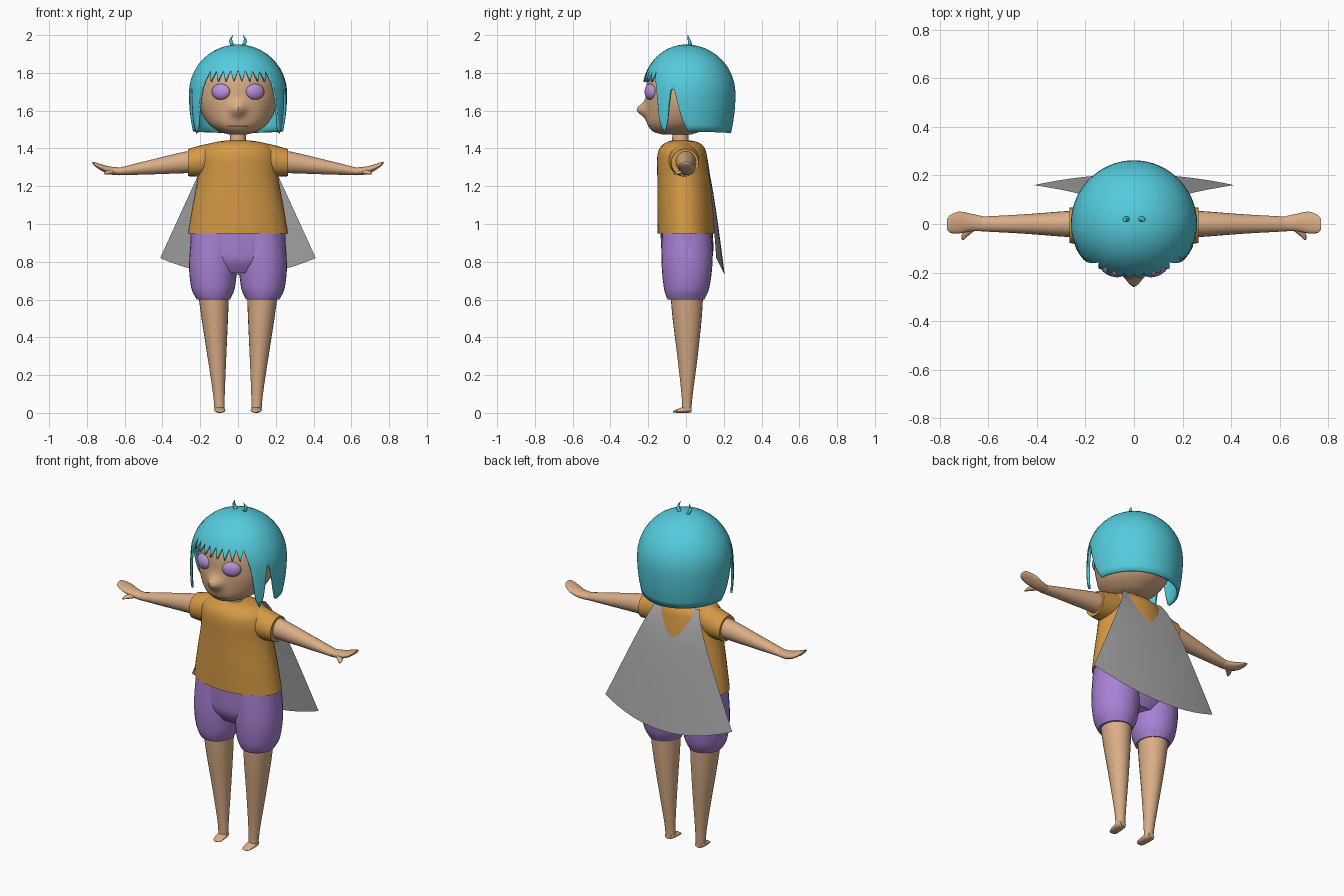
import bpy, bmesh, math
from mathutils import Matrix

cube = bpy.data.objects.get("Cube")
if cube:
    bpy.data.objects.remove(cube, do_unlink=True)


def material(name, r, g, b):
    m = bpy.data.materials.new(name)
    m.use_nodes = True
    m.diffuse_color = (r, g, b, 1)
    m.node_tree.nodes["Principled BSDF"].inputs["Base Color"].default_value = (r, g, b, 1)
    return m


SKIN = material("skin tan", 0.70, 0.42, 0.24)
HAIR = material("hair turquoise", 0.09, 0.60, 0.72)
SHIRT = material("shirt orange", 0.66, 0.32, 0.06)
SHORTS = material("shorts purple", 0.39, 0.22, 0.66)
CAPE = material("cape grey", 0.40, 0.40, 0.40)
EYE = material("eye lavender grey", 0.42, 0.33, 0.50)
IRIS = material("iris violet", 0.50, 0.28, 0.75)
MOUTH = material("mouth brown", 0.30, 0.13, 0.06)


def finish(name, bm, mats, mirror=False, angle=50):
    bmesh.ops.remove_doubles(bm, verts=bm.verts, dist=1e-5)
    bmesh.ops.recalc_face_normals(bm, faces=bm.faces)
    mesh = bpy.data.meshes.new(name)
    bm.to_mesh(mesh)
    bm.free()
    for m in mats:
        mesh.materials.append(m)
    ob = bpy.data.objects.new(name, mesh)
    bpy.context.collection.objects.link(ob)
    bpy.ops.object.select_all(action='DESELECT')
    bpy.context.view_layer.objects.active = ob
    ob.select_set(True)
    bpy.ops.object.shade_smooth_by_angle(angle=math.radians(angle))
    if mirror:
        ob.modifiers.new("mirror", 'MIRROR').use_mirror_merge = False
    return ob


def skin_rows(bm, rows, closed):
    n = len(rows[0])
    for a, b in zip(rows, rows[1:]):
        for i in range(n if closed else n - 1):
            j = (i + 1) % n
            bm.faces.new((a[i], a[j], b[j], b[i]))


def catmull(p0, p1, p2, p3, t):
    return [0.5 * (2 * b + (c - a) * t + (2 * a - 5 * b + 4 * c - d) * t * t
                   + (3 * b - a - 3 * c + d) * t ** 3) for a, b, c, d in zip(p0, p1, p2, p3)]


def loft(rings, axis='z', n=24, steps=3):
    """Elliptic rings (position, centre u, centre v, radius u, radius v) along an axis."""
    path = []
    for i in range(len(rings) - 1):
        quad = [rings[max(0, min(len(rings) - 1, i + k))] for k in (-1, 0, 1, 2)]
        path += [catmull(*quad, s / steps) for s in range(steps)]
    path.append(rings[-1])
    bm = bmesh.new()
    rows = []
    for p, cu, cv, ru, rv in path:
        row = []
        for k in range(n):
            t = math.tau * k / n
            u, v = cu + ru * math.cos(t), cv + rv * math.sin(t)
            row.append(bm.verts.new({'z': (u, v, p), 'x': (p, u, v), 'y': (u, p, v)}[axis]))
        rows.append(row)
    skin_rows(bm, rows, True)
    bm.faces.new(rows[0])
    bm.faces.new(rows[-1])
    return bm


# Head with a pointed nose and a painted mouth
bm = loft([(1.475, 0, -.05, .05, .08), (1.49, 0, -.05, .10, .125), (1.53, 0, -.033, .155, .172),
           (1.60, 0, -.011, .195, .201), (1.68, 0, -.006, .21, .206), (1.78, 0, -.005, .195, .195),
           (1.86, 0, 0, .14, .14), (1.90, 0, 0, .06, .06)], n=64, steps=6)
for v in bm.verts:
    if v.co.y < 0:
        v.co.y -= 0.05 * math.exp(-(v.co.x / .035) ** 2 - ((v.co.z - 1.605) / .035) ** 2)
for f in bm.faces:
    c = f.calc_center_median()
    f.material_index = int(c.y < 0 and abs(c.x) < .05 and abs(c.z - 1.517) < .004)
finish("head", bm, [SKIN, MOUTH])
finish("neck", loft([(1.42, 0, -.03, .045, .045), (1.51, 0, -.03, .04, .04)]), [SKIN])

# Eyes: bulging discs with the iris on the forward faces
bm = bmesh.new()
bmesh.ops.create_uvsphere(bm, u_segments=28, v_segments=16, radius=1)
bmesh.ops.rotate(bm, verts=bm.verts, matrix=Matrix.Rotation(math.pi / 2, 3, 'X'))
for f in bm.faces:
    f.material_index = int(f.calc_center_median().y < -.6)
bmesh.ops.scale(bm, verts=bm.verts, vec=(.052, .028, .043))
bmesh.ops.rotate(bm, verts=bm.verts, matrix=Matrix.Rotation(math.radians(22), 3, 'Z'))
bmesh.ops.translate(bm, verts=bm.verts, vec=(.09, -.187, 1.70))
finish("eyes", bm, [EYE, IRIS], mirror=True)

# Hair: a bob whose lower edge follows angle from the front
EDGE = [(0, 1.755), (46, 1.755), (50, 1.66), (54, 1.53), (60, 1.48), (65, 1.54), (70, 1.71),
        (74, 1.72), (84, 1.56), (92, 1.49), (180, 1.48)]


def hair_edge(phi):
    for (a, za), (b, zb) in zip(EDGE, EDGE[1:]):
        if a <= phi <= b:
            z = za + (zb - za) * (phi - a) / (b - a)
            break
    if phi < 46:
        z += .06 * abs((phi / 10 % 1) * 2 - 1)
    return z


bm = bmesh.new()
rows = []
COLS, ROWS, MID, RISE = 144, 18, 1.69, .26
for k in range(ROWS + 1):
    row = []
    for i in range(COLS):
        deg = 360 * i / COLS
        phi = min(deg, 360 - deg)
        drop = (MID - hair_edge(phi)) / RISE
        end = math.pi / 2 + drop if drop > 0 else math.acos(-drop)
        a = end * k / ROWS
        s = max(0, a - math.pi / 2)
        r = math.sin(a) if s == 0 else 1 - .14 * s * s
        z = MID + RISE * math.cos(a) if s == 0 else MID - RISE * s
        if 48 < phi < 68:
            r += .09 * s
        t = math.radians(deg)
        depth = .235 if math.cos(t) > 0 else .262
        row.append(bm.verts.new((.26 * r * math.sin(t), -depth * r * math.cos(t), z)))
    rows.append(row)
skin_rows(bm, rows, True)
hair = finish("hair", bm, [HAIR])
shell = hair.modifiers.new("thickness", 'SOLIDIFY')
shell.thickness = .012
shell.offset = -1
finish("hair_tufts", loft([(1.935, .02, .02, .012, .012), (1.96, .036, .02, .01, .01),
                           (1.98, .037, .015, .006, .006), (2.0, .027, .01, .001, .001)], n=8),
       [HAIR], mirror=True)

# Shirt and sleeves
finish("shirt", loft([(.95, 0, 0, .265, .15), (1.1, 0, -.005, .24, .147), (1.25, 0, -.012, .212, .14),
                      (1.35, 0, -.02, .205, .133), (1.40, 0, -.02, .185, .12),
                      (1.43, 0, -.02, .135, .09), (1.442, 0, -.025, .06, .05)], n=40), [SHIRT])
finish("sleeves", loft([(.11, -.01, 1.35, .08, .085), (.19, -.01, 1.335, .08, .083),
                        (.265, -.005, 1.325, .073, .072)], 'x'), [SHIRT], mirror=True)

# Arms, hands and thumbs
finish("arms", loft([(.2, 0, 1.33, .056, .06), (.28, 0, 1.326, .053, .057), (.45, 0, 1.303, .04, .04),
                     (.63, 0, 1.278, .03, .02)], 'x'), [SKIN], mirror=True)
finish("hands", loft([(.61, 0, 1.279, .029, .02), (.67, .006, 1.282, .036, .021),
                      (.72, .006, 1.298, .045, .017), (.757, 0, 1.316, .036, .011),
                      (.77, 0, 1.325, .02, .005)], 'x'), [SKIN], mirror=True)
finish("thumbs", loft([(-.01, .66, 1.28, .028, .014), (-.04, .69, 1.272, .018, .01),
                       (-.065, .705, 1.266, .004, .003)], 'y', n=12), [SKIN], mirror=True)

# Puffy shorts
finish("shorts_hips", loft([(.74, 0, .005, .13, .09), (.80, 0, .006, .22, .128), (.87, 0, .007, .25, .138),
                            (.96, 0, .003, .25, .138)], n=36), [SHORTS])
finish("shorts_legs", loft([(.60, .13, 0, .088, .096), (.615, .131, 0, .096, .104),
                            (.66, .132, .003, .115, .12), (.76, .132, .005, .127, .133),
                            (.86, .128, .006, .127, .135), (.95, .12, .003, .127, .13)], n=28),
       [SHORTS], mirror=True)

# Legs and small feet
finish("legs", loft([(.015, .098, .004, .027, .024), (.1, .101, .006, .031, .03),
                     (.3, .112, .008, .05, .054), (.5, .123, .006, .07, .077),
                     (.65, .13, .004, .083, .088)]), [SKIN], mirror=True)
finish("feet", loft([(.028, .098, .018, .02, .014), (.01, .098, .018, .028, .018),
                     (-.025, .096, .014, .029, .014), (-.06, .094, .008, .024, .007),
                     (-.07, .094, .006, .012, .003)], 'y', n=16), [SKIN], mirror=True)

# Cape: a flared, gently curved sheet
bm = bmesh.new()
rows = []
for k in range(17):
    v = k / 16
    row = []
    for i in range(17):
        u = i / 8 - 1
        y = .095 + .11 * v ** .8 - .03 * (1 - v) ** 8 - .045 * v * u * u
        row.append(bm.verts.new(((.135 + .277 * v) * u, y, 1.425 - v * (.695 - .09 * u * u))))
    rows.append(row)
skin_rows(bm, rows, False)
finish("cape", bm, [CAPE])
